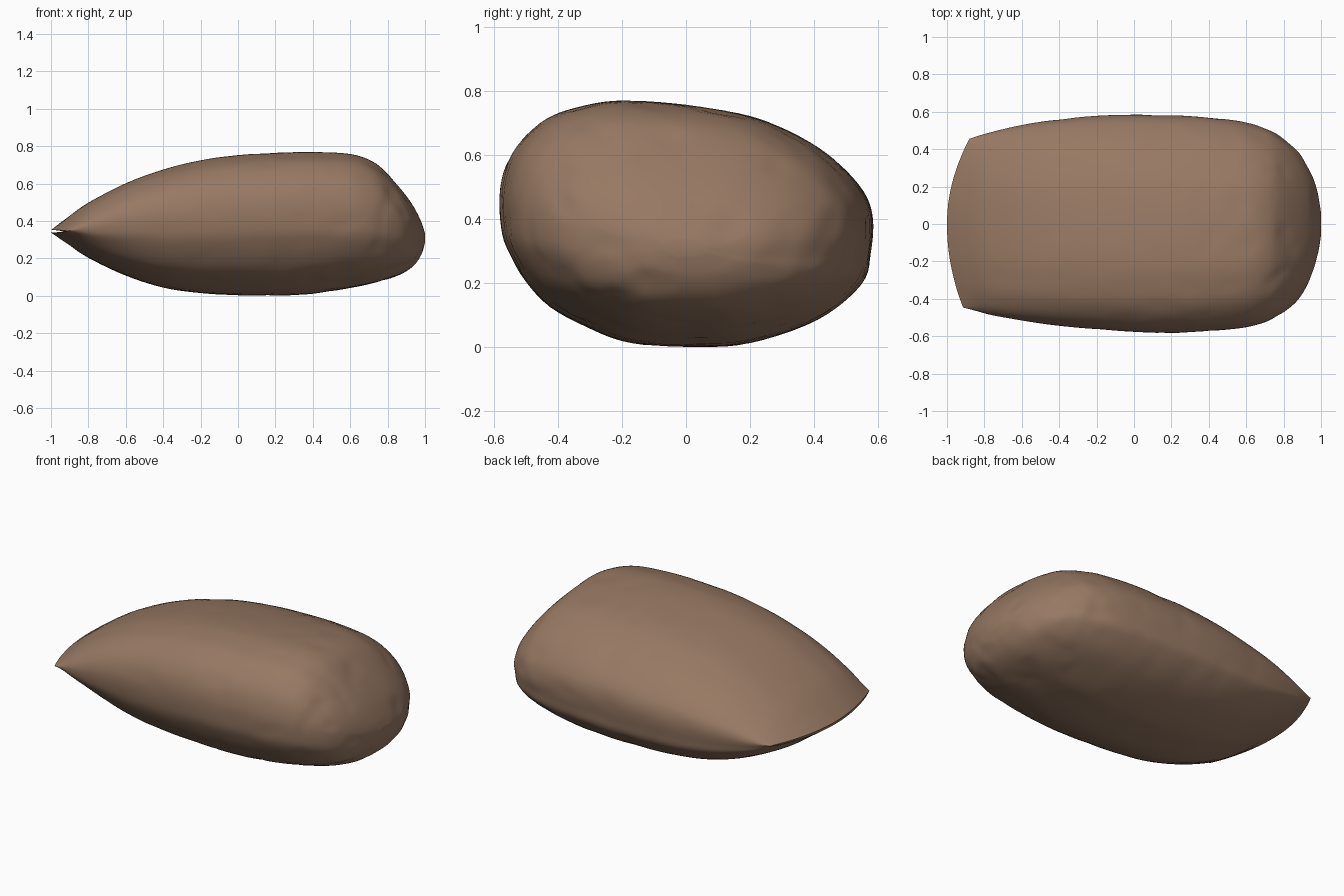
import bpy, bmesh, math
from mathutils import Vector, noise

STEPS = 5

# Stations along the axe: x, bottom z, top z, side-line z, half width at -y, half width at +y
STATIONS = [
    (-1.00, 0.338, 0.352, 0.345, 0.445, 0.455),
    (-0.92, 0.283, 0.415, 0.350, 0.460, 0.472),
    (-0.80, 0.203, 0.500, 0.355, 0.485, 0.495),
    (-0.60, 0.108, 0.602, 0.37, 0.515, 0.530),
    (-0.40, 0.044, 0.675, 0.38, 0.542, 0.558),
    (-0.20, 0.015, 0.725, 0.39, 0.560, 0.577),
    (0.00, 0.003, 0.752, 0.40, 0.574, 0.583),
    (0.20, 0.001, 0.765, 0.40, 0.580, 0.580),
    (0.40, 0.011, 0.769, 0.40, 0.570, 0.569),
    (0.60, 0.042, 0.758, 0.39, 0.550, 0.542),
    (0.72, 0.067, 0.718, 0.38, 0.515, 0.503),
    (0.80, 0.088, 0.652, 0.37, 0.470, 0.455),
    (0.88, 0.120, 0.560, 0.35, 0.400, 0.385),
    (0.94, 0.162, 0.475, 0.33, 0.295, 0.290),
    (0.98, 0.220, 0.395, 0.31, 0.175, 0.175),
    (1.00, 0.285, 0.335, 0.31, 0.060, 0.060),
]

# Widest cross-section, seen from the butt end (y, z)
SECTION = [
    (-0.20, 0.770), (0.00, 0.757), (0.20, 0.722), (0.34, 0.667), (0.46, 0.590),
    (0.55, 0.490), (0.58, 0.400), (0.573, 0.290), (0.545, 0.195), (0.41, 0.085),
    (0.20, 0.012), (0.03, 0.000), (-0.17, 0.012), (-0.31, 0.062), (-0.45, 0.145),
    (-0.55, 0.285), (-0.58, 0.400), (-0.575, 0.525), (-0.53, 0.630),
    (-0.44, 0.712), (-0.33, 0.752),
]


def smooth_curve(points, closed):
    """Catmull-Rom resampling of a list of tuples."""
    n = len(points)
    pick = (lambda i: points[i % n]) if closed else (lambda i: points[min(max(i, 0), n - 1)])
    out = []
    for i in range(n if closed else n - 1):
        a, b, c, d = (pick(i + k) for k in (-1, 0, 1, 2))
        for s in range(STEPS):
            t = s / STEPS
            out.append(tuple(
                0.5 * (2 * q + (r - p) * t + (2 * p - 5 * q + 4 * r - w) * t * t
                       + (3 * q - p - 3 * r + w) * t ** 3)
                for p, q, r, w in zip(a, b, c, d)))
    if not closed:
        out.append(points[-1])
    return out


stone = bpy.data.materials.new("brown_stone")
stone.diffuse_color = (0.31, 0.19, 0.125, 1)

# Stone axe head: lofted sections, with the cutting edge bowed outward
section = [(y / 0.58, (z - 0.4) / (0.37 if z > 0.4 else 0.4))
           for y, z in smooth_curve(SECTION, True)]
bm = bmesh.new()
rings = []
for x, bottom, top, mid, left, right in smooth_curve(STATIONS, False):
    bow = max(0.0, (-0.5 - x) / 0.5) ** 1.5
    ring = []
    for u, v in section:
        y = u * (right if u > 0 else left)
        z = mid + v * ((top - mid) if v > 0 else (mid - bottom))
        bx = x + bow * (0.12 if u > 0 else 0.085) * u * u
        ring.append(bm.verts.new((bx, y, z)))
    rings.append(ring)
for a, b in zip(rings, rings[1:]):
    for i in range(len(a)):
        j = (i + 1) % len(a)
        bm.faces.new((a[i], a[j], b[j], b[i]))
bm.faces.new(rings[0])
bm.faces.new(rings[-1])
bmesh.ops.recalc_face_normals(bm, faces=bm.faces)
bm.normal_update()

# Pecked surface: tiny dents, stronger on the butt
for vert, normal in [(v, v.normal.copy()) for v in bm.verts]:
    amount = 0.001 + 0.004 * min(1, max(0, (vert.co.x + 0.6) / 1.4))
    dent = min(0.0, noise.noise(vert.co * 9))
    vert.co += normal * dent * amount * 2

mesh = bpy.data.meshes.new("stone_axe_head")
bm.to_mesh(mesh)
bm.free()
mesh.materials.append(stone)
axe = bpy.data.objects.new("stone_axe_head", mesh)
bpy.context.collection.objects.link(axe)
bpy.context.view_layer.objects.active = axe
axe.select_set(True)
bpy.ops.object.shade_smooth_by_angle(angle=math.radians(40))
